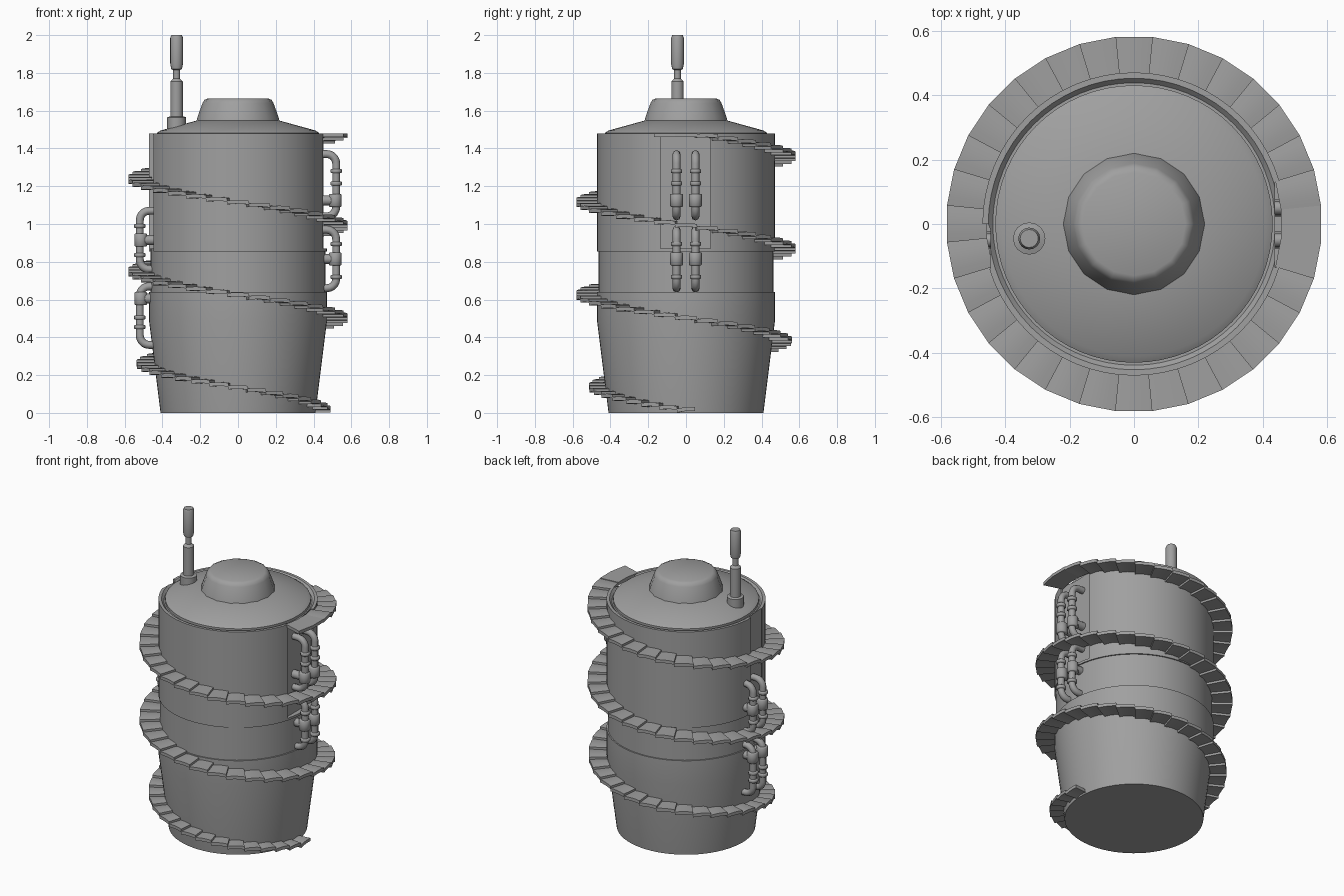
import bpy
import bmesh
from math import cos, sin, pi, radians
from mathutils import Matrix, Vector

if "Cube" in bpy.data.objects:
    bpy.data.objects.remove(bpy.data.objects["Cube"], do_unlink=True)

grey = bpy.data.materials.new("plain_grey")
grey.use_nodes = True
grey.diffuse_color = (0.35, 0.35, 0.35, 1)
grey.node_tree.nodes["Principled BSDF"].inputs["Base Color"].default_value = grey.diffuse_color


def finish(name, bm, angle=35):
    bmesh.ops.recalc_face_normals(bm, faces=bm.faces)
    mesh = bpy.data.meshes.new(name)
    bm.to_mesh(mesh)
    bm.free()
    mesh.materials.append(grey)
    ob = bpy.data.objects.new(name, mesh)
    bpy.context.collection.objects.link(ob)
    smooth(ob, angle)
    return ob


def smooth(ob, angle=35):
    bpy.ops.object.select_all(action='DESELECT')
    ob.select_set(True)
    bpy.context.view_layer.objects.active = ob
    bpy.ops.object.shade_smooth_by_angle(angle=radians(angle))


def lathe(name, profile, sides=64, at=(0, 0), angle=35):
    """Closed solid of revolution from (radius, height) pairs."""
    bm = bmesh.new()
    rings = []
    for r, z in profile:
        rings.append([bm.verts.new((at[0] + r * cos(2 * pi * i / sides),
                                    at[1] + r * sin(2 * pi * i / sides), z))
                      for i in range(sides)])
    for a, b in zip(rings, rings[1:]):
        for i in range(sides):
            j = (i + 1) % sides
            bm.faces.new((a[i], a[j], b[j], b[i]))
    bm.faces.new(rings[0])
    bm.faces.new(rings[-1])
    return finish(name, bm, angle)


def cut_box(target, low, high):
    low, high = Vector(low), Vector(high)
    bm = bmesh.new()
    bmesh.ops.create_cube(bm, size=1, matrix=Matrix.Translation((low + high) / 2)
                          @ Matrix.Diagonal((*(high - low), 1)))
    cutter = finish("recess_cutter", bm)
    cutter.hide_render = True
    mod = target.modifiers.new("recess", 'BOOLEAN')
    mod.operation = 'DIFFERENCE'
    mod.solver = 'EXACT'
    mod.object = cutter
    bpy.context.view_layer.objects.active = target
    bpy.ops.object.modifier_apply(modifier=mod.name)
    bpy.data.objects.remove(cutter, do_unlink=True)
    smooth(target)


# Body: tapered lower shell, slim band, upper shell with pipe recesses
lathe("lower_shell", [(0.41, 0), (0.47, 0.48), (0.47, 0.64)], angle=30)
lathe("middle_band", [(0.462, 0.63), (0.462, 0.87)])
upper = lathe("upper_shell", [(0.47, 0.855), (0.47, 1.48), (0.452, 1.48), (0.438, 1.465)])
cut_box(upper, (0.437, -0.135, 0.87), (0.6, 0.13, 1.6))
cut_box(upper, (-0.6, -0.14, 0.8), (-0.445, 0, 1.6))

# Lid with domed cap
lathe("lid", [(0.43, 1.45), (0.43, 1.482), (0.41, 1.495), (0.21, 1.55)], angle=30)
lathe("lid_cap", [(0.22, 1.545), (0.215, 1.565), (0.188, 1.64), (0.178, 1.657), (0.16, 1.665)],
      sides=16, angle=50)

# Antenna
lathe("antenna", [(0.05, 1.48), (0.05, 1.565), (0.033, 1.57), (0.033, 1.755), (0.018, 1.77),
                  (0.018, 1.815), (0.028, 1.82), (0.034, 1.85), (0.034, 1.985), (0.028, 2.0)],
      sides=16, at=(-0.325, -0.045))

# Spiral blade: overlapping arched plates climbing clockwise
PER_TURN, PITCH, COUNT = 32, 0.49, 98
TOP = 1.462


def blade_corner(step, radius_offset):
    height = min(TOP, max(0.002, PITCH * (step - 0.5) / PER_TURN))
    radius = 0.49 + 0.093 * min(1, height / 0.48) - radius_offset
    turn = -2 * pi * (step - 0.5) / PER_TURN
    return Vector((radius * cos(turn), radius * sin(turn), height))


bm = bmesh.new()
SLICES = 4
for step in range(COUNT):
    sections = []
    for k in range(SLICES + 1):
        t = k / SLICES
        flat = step > COUNT - 3
        lift = 0.004 if flat else 0.014 * (1 - t) + 0.016 * t * (1 - t)
        ring = []
        for offset, up in ((0, 1), (0.125, 1), (0.125, 0), (0, 0)):
            p = blade_corner(step, offset).lerp(blade_corner(step + 1, offset), t)
            p.z += lift + (0.014 if up else 0)
            p.z = max(0, p.z - (0 if up else 0.006))
            ring.append(bm.verts.new(p))
        sections.append(ring)
    for a, b in zip(sections, sections[1:]):
        for i in range(4):
            j = (i + 1) % 4
            bm.faces.new((a[i], a[j], b[j], b[i]))
    bm.faces.new(sections[0])
    bm.faces.new(sections[-1])
finish("spiral_blade", bm, 40)


# Pipes: bent tube, ring collars and a valve with a stub into the wall
def tube(name, side, y, top, bottom, root, out=0.52, bend=0.05):
    points = [(root, top)]
    for k in range(6):
        a = pi / 2 * k / 5
        points.append((out - bend + bend * sin(a), top - bend + bend * cos(a)))
    points += [(x, top + bottom - z) for x, z in reversed(points)]
    curve = bpy.data.curves.new(name, 'CURVE')
    curve.dimensions = '3D'
    curve.bevel_depth = 0.021
    curve.bevel_resolution = 2
    curve.use_fill_caps = True
    spline = curve.splines.new('POLY')
    spline.points.add(len(points) - 1)
    for p, (x, z) in zip(spline.points, points):
        p.co = (side * x, y, z, 1)
    curve.materials.append(grey)
    ob = bpy.data.objects.new(name, curve)
    bpy.context.collection.objects.link(ob)
    bpy.ops.object.select_all(action='DESELECT')
    ob.select_set(True)
    bpy.context.view_layer.objects.active = ob
    bpy.ops.object.convert(target='MESH')
    smooth(bpy.context.object, 50)


def ring(name, x, y, z, radius, half):
    lathe(name, [(radius - 0.004, z - half), (radius, z - half + 0.004),
                 (radius, z + half - 0.004), (radius - 0.004, z + half)],
          sides=12, at=(x, y), angle=50)


def stub(name, side, y, z):
    bm = bmesh.new()
    bmesh.ops.create_cone(bm, cap_ends=True, segments=12, radius1=0.026, radius2=0.026, depth=0.1,
                          matrix=Matrix.Translation((side * 0.475, y, z)) @ Matrix.Rotation(pi / 2, 4, 'Y'))
    finish(name, bm)


# side, label, top, bottom, valve height, collar heights
pipe_sets = [
    (1, "right_upper", 1.37, 1.04, 1.125, (1.28, 1.215)),
    (1, "right_lower", 0.97, 0.66, 0.815, (0.895, 0.72)),
    (-1, "left_upper", 1.07, 0.76, 0.915, (0.99, 0.835)),
    (-1, "left_lower", 0.67, 0.36, 0.605, (0.505, 0.455)),
]
for side, label, top, bottom, valve, collars in pipe_sets:
    for n, y in enumerate((-0.05, 0.05)):
        tag = f"{label}_{n + 1}"
        tube("pipe_" + tag, side, y, top, bottom, 0.42)
        for z in collars:
            ring("collar_" + tag, side * 0.52, y, z, 0.03, 0.011)
        ring("valve_" + tag, side * 0.515, y, valve, 0.034, 0.034)
        stub("valve_stub_" + tag, side, y, valve)
